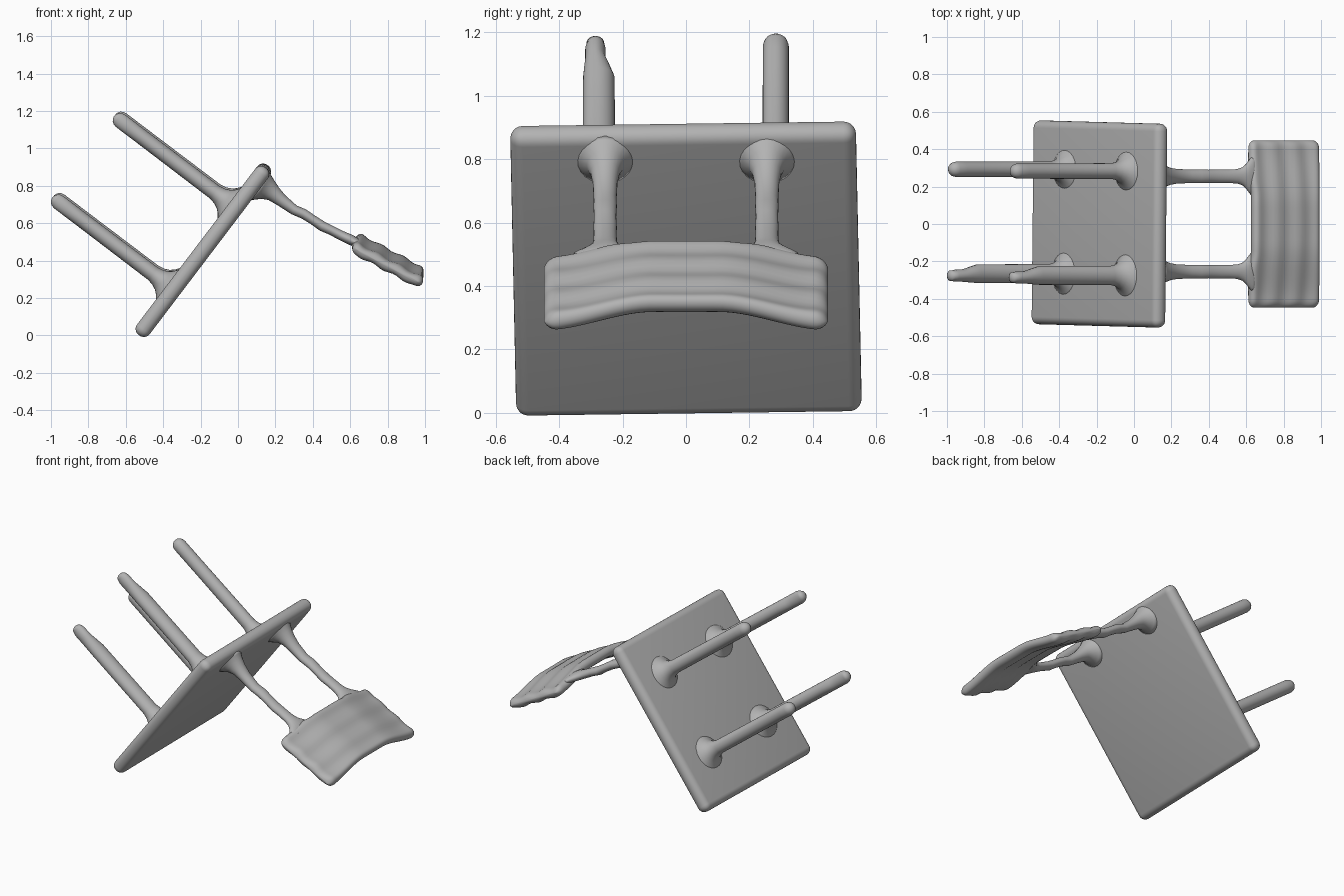
import bpy, bmesh, math
from mathutils import Vector, Matrix

if "Cube" in bpy.data.objects:
    bpy.data.objects.remove(bpy.data.objects["Cube"])

grey = bpy.data.materials.new("plain grey")
grey.diffuse_color = (0.45, 0.45, 0.45, 1)
grey.use_nodes = True
grey.node_tree.nodes["Principled BSDF"].inputs["Base Color"].default_value = grey.diffuse_color


def finish(name, bm):
    bmesh.ops.recalc_face_normals(bm, faces=bm.faces)
    mesh = bpy.data.meshes.new(name)
    bm.to_mesh(mesh)
    bm.free()
    mesh.materials.append(grey)
    for p in mesh.polygons:
        p.use_smooth = True
    obj = bpy.data.objects.new(name, mesh)
    bpy.context.collection.objects.link(obj)
    return obj


def loft(name, rings):
    """Skin a list of closed point rings and cap both ends."""
    bm = bmesh.new()
    loops = [[bm.verts.new(p) for p in ring] for ring in rings]
    n = len(loops[0])
    for a, b in zip(loops, loops[1:]):
        for i in range(n):
            j = (i + 1) % n
            bm.faces.new((a[i], a[j], b[j], b[i]))
    bm.faces.new(loops[0])
    bm.faces.new(loops[-1])
    return finish(name, bm)


def oval(c, a, b, n=24):
    return [c + a * math.cos(t) + b * math.sin(t)
            for t in (2 * math.pi * i / n for i in range(n))]


def smooth(lo, hi, x):
    t = min(max((x - lo) / (hi - lo), 0), 1)
    return t * t * (3 - 2 * t)


# Tilted seat frame: local x runs up the seat, local z points along the legs
S, Y, N = Vector((0.605, 0, 0.797)), Vector((0, 1, 0)), Vector((-0.797, 0, 0.605))
frame = Matrix((S, Y, N)).transposed().to_4x4()
frame = Matrix.Translation((-0.185, 0, 0.455)) @ frame @ Matrix.Rotation(-0.017, 4, 'Z')

# Seat: rounded slab
bm = bmesh.new()
bmesh.ops.create_cube(bm, size=1, matrix=Matrix.Diagonal((1.122, 1.09, 0.085, 1)))
bmesh.ops.bevel(bm, geom=bm.edges[:], offset=0.04, segments=6, profile=0.5, affect='EDGES')
bm.transform(frame)
finish("seat", bm)

# Legs: flared at the seat, rounded at the tip (height, radius)
leg_profile = [(0.03, 0.12), (0.045, 0.098), (0.06, 0.078), (0.08, 0.061), (0.105, 0.049),
               (0.14, 0.042), (0.62, 0.041), (0.68, 0.041), (0.72, 0.041), (0.771, 0.041),
               (0.789, 0.037), (0.802, 0.028), (0.81, 0.016), (0.813, 0.005)]
for row, s in (("lower", -0.258), ("upper", 0.288)):
    for side, y, extra in (("left", -0.270, 0.009), ("right", 0.288, 0.0)):
        rings = []
        for h, r in leg_profile:
            wide = extra * (1 - 2 * smooth(0.62, 0.73, h))
            shift = (wide - extra) * 0.6       # narrower tip leans outward
            rings.append([frame @ p for p in oval(
                Vector((s, y + shift, h)), Vector((r, 0, 0)),
                Vector((0, r + (wide if r > 0.03 else 0), 0)))])
        loft(f"{row}_{side}_leg", rings)

# Back posts: slightly wavy oval rods, flared at both ends (x, z, thickness, width)
post_path = [(0.112, 0.797, 0.095, 0.10), (0.135, 0.793, 0.078, 0.078),
             (0.16, 0.780, 0.060, 0.058), (0.19, 0.758, 0.044, 0.046),
             (0.23, 0.724, 0.034, 0.039), (0.30, 0.671, 0.027, 0.036),
             (0.35, 0.650, 0.027, 0.037), (0.40, 0.618, 0.025, 0.035),
             (0.45, 0.584, 0.027, 0.037), (0.50, 0.561, 0.025, 0.036),
             (0.55, 0.535, 0.026, 0.038), (0.58, 0.521, 0.027, 0.048),
             (0.60, 0.512, 0.028, 0.066), (0.625, 0.500, 0.026, 0.10),
             (0.66, 0.482, 0.020, 0.10)]
for side, y in (("left", -0.255), ("right", 0.255)):
    rings = []
    for i, (x, z, rn, ry) in enumerate(post_path):
        p, q = post_path[max(i - 1, 0)], post_path[min(i + 1, len(post_path) - 1)]
        t = Vector((q[0] - p[0], 0, q[1] - p[1])).normalized()
        if i < 3:
            t = (-N).lerp(t, i / 3).normalized()
        rings.append(oval(Vector((x, y, z)), Vector((-t.z, 0, t.x)) * rn, Y * ry))
    loft(f"{side}_back_post", rings)

# Backrest: bowed, faintly rippled panel skinned across its width
START, END = Vector((0.612, 0, 0.530)), Vector((0.985, 0, 0.332))
along = (END - START).normalized()
up = Vector((-along.z, 0, along.x))
length = (END - START).length
W, CORNER, HALF = 0.447, 0.045, 0.031
ys = [W * math.sin(math.pi / 2 * i / 24) for i in range(-24, 25)]
rings = []
for y in ys:
    k = max(0, (abs(y) - (W - CORNER)) / CORNER)
    rnd = math.sqrt(max(0.02, 1 - k * k))          # rounds off the two ends
    drop = 0.058 * smooth(0.10, 0.44, abs(y))
    inner = 0.018 * (1 - smooth(0.15, 0.25, abs(y))) + CORNER * 0.7 * (1 - rnd)
    outer = length - CORNER * 0.7 * (1 - rnd)
    half = HALF * rnd
    top, bottom = [], []
    for i in range(29):
        c = -math.cos(math.pi * i / 28)
        u = (inner + outer) / 2 + c * (outer - inner) / 2
        edge = min(1, max(0, min(u - inner, outer - u)) / HALF)
        th = half * math.sqrt(max(0, 1 - (1 - edge) ** 2))
        wave = 0.005 * math.sin(2 * math.pi * (u / 0.13 + 1.2 * y * y)) * rnd
        base = START + along * u + Vector((0, y, -drop)) + up * wave
        top.append(base + up * th)
        bottom.append(base - up * th)
    rings.append(top + bottom[-2:0:-1])
loft("backrest", rings)
